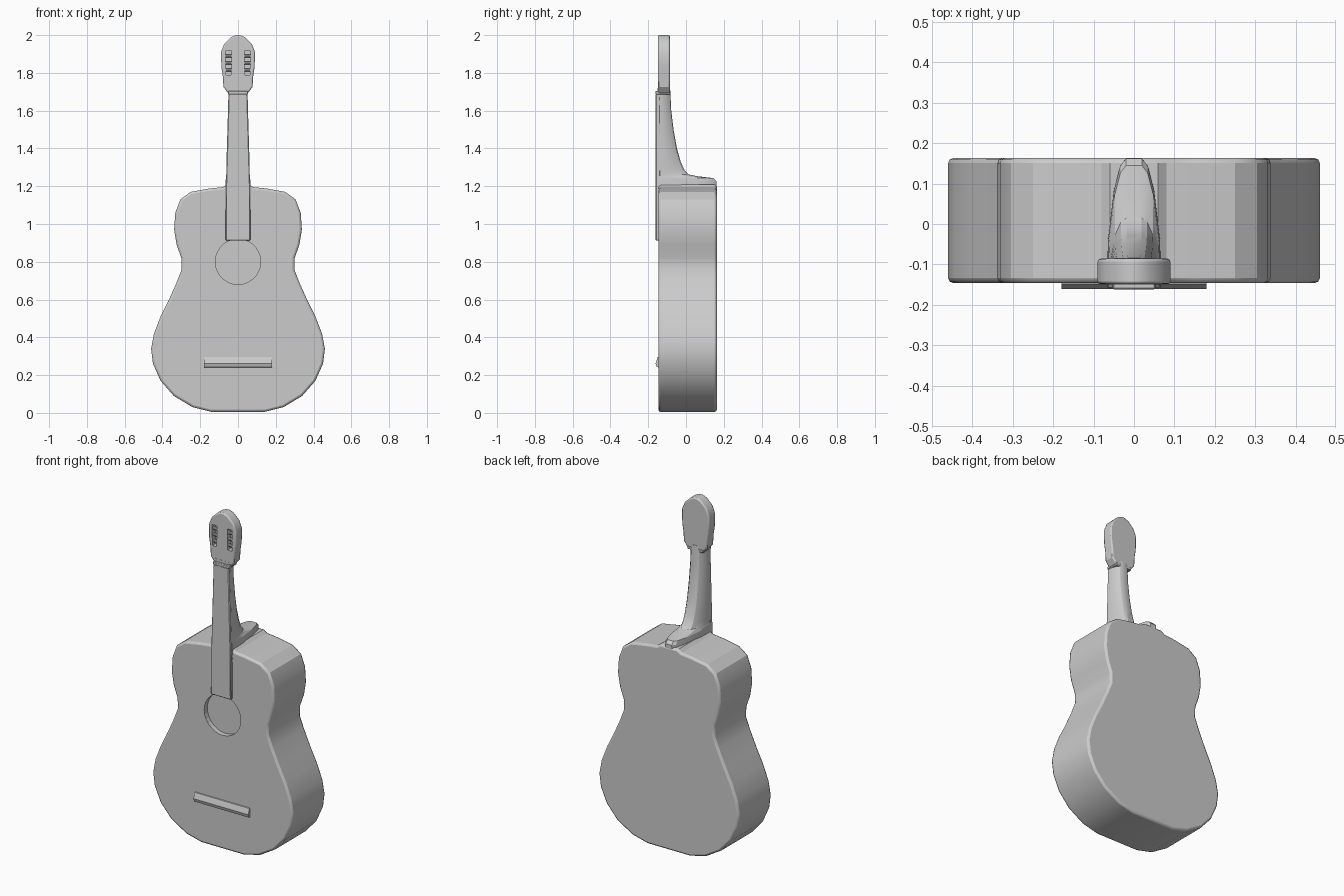
import bpy, bmesh, math
from mathutils import Matrix

if "Cube" in bpy.data.objects:
    bpy.data.objects.remove(bpy.data.objects["Cube"])

grey = bpy.data.materials.new("plain grey")
grey.use_nodes = True
COLOUR = (0.6, 0.6, 0.6, 1)
grey.diffuse_color = COLOUR
grey.node_tree.nodes["Principled BSDF"].inputs["Base Color"].default_value = COLOUR


def finish(name, bm):
    bmesh.ops.recalc_face_normals(bm, faces=bm.faces)
    mesh = bpy.data.meshes.new(name)
    bm.to_mesh(mesh)
    bm.free()
    mesh.materials.append(grey)
    ob = bpy.data.objects.new(name, mesh)
    bpy.context.collection.objects.link(ob)
    return ob


def loft(name, rings):
    """Skin closed rings of points and cap both ends."""
    bm = bmesh.new()
    loops = [[bm.verts.new(p) for p in ring] for ring in rings]
    n = len(loops[0])
    for a, b in zip(loops, loops[1:]):
        for i in range(n):
            j = (i + 1) % n
            bm.faces.new((a[i], a[j], b[j], b[i]))
    bm.faces.new(loops[0])
    bm.faces.new(loops[-1])
    return finish(name, bm)


def plate(name, half, front, back):
    """Mirror a half outline in x and z, and extrude it through y."""
    outline = half + [(-x, z) for x, z in reversed(half) if x > 0]
    return loft(name, [[(x, y, z) for x, z in outline] for y in (front, back)])


def cylinder(name, radius, depth, centre, axis, sides):
    bm = bmesh.new()
    bmesh.ops.create_cone(bm, cap_ends=True, segments=sides, radius1=radius,
                          radius2=radius, depth=depth,
                          matrix=Matrix.Translation(centre) @ Matrix.Rotation(math.pi / 2, 4, axis))
    return finish(name, bm)


def cut(ob, cutter):
    m = ob.modifiers.new("cut", "BOOLEAN")
    m.operation = "DIFFERENCE"
    m.solver = "EXACT"
    m.object = cutter
    cutter.hide_render = True
    cutter.hide_viewport = True
    cutter.display_type = "WIRE"


def bevel(ob, width, segments=2):
    m = ob.modifiers.new("soft edges", "BEVEL")
    m.width = width
    m.segments = segments
    m.limit_method = "ANGLE"
    m.angle_limit = math.radians(50)


# Body with a round, shallow sound hole
body = plate("body", [
    (0.14, 0.005), (0.24, 0.03), (0.34, 0.09), (0.41, 0.17), (0.45, 0.26), (0.46, 0.34),
    (0.445, 0.42), (0.41, 0.51), (0.37, 0.59), (0.325, 0.69), (0.298, 0.76), (0.3, 0.82),
    (0.325, 0.89), (0.338, 0.97), (0.332, 1.06), (0.305, 1.13), (0.25, 1.17),
    (0.15, 1.188), (0.08, 1.195), (0.06, 1.21)], -0.146, 0.163)
bevel(body, 0.012)
cut(body, cylinder("sound_hole_cutter", 0.12, 0.08, (0, -0.156, 0.8), "X", 28))

# Neck and heel: front half width, back depth and height of each section
SECTIONS = [(0.068, 0.162, 1.15), (0.066, 0.162, 1.225), (0.064, 0.145, 1.243),
            (0.063, 0.06, 1.253), (0.062, 0.015, 1.262), (0.062, -0.008, 1.285),
            (0.061, -0.028, 1.33), (0.059, -0.048, 1.4), (0.056, -0.066, 1.5),
            (0.053, -0.078, 1.6), (0.05, -0.084, 1.72)]
SHAPE = [(0, 1), (0.35, 0.97), (0.75, 0.75), (0.94, 0.52), (1, 0.3)]
FRONT = -0.15
rings = []
for w, back, z in SECTIONS:
    side = [(w * k, FRONT + (back - FRONT) * t, z) for t, k in SHAPE]
    rings.append(side + [(-x, y, z) for x, y, z in reversed(side)])
neck = loft("neck", rings)

# Fingerboard, running from the nut to the sound hole
board = plate("fingerboard", [(0.066, 0.912), (0.064, 1.2), (0.05, 1.69)], -0.161, -0.135)
bevel(board, 0.004, 1)

nut = plate("nut", [(0.053, 1.685), (0.053, 1.705)], -0.162, -0.084)
bevel(nut, 0.004, 1)

# Headstock with two long slots, each crossed by string rollers
head = plate("headstock", [(0.05, 1.69), (0.077, 1.725), (0.08, 1.78), (0.088, 1.83),
                           (0.09, 1.91), (0.072, 1.955), (0.035, 1.99), (0.01, 2.0)],
             -0.149, -0.086)
bevel(head, 0.007)
for s, label in ((1, "left"), (-1, "right")):
    slot = plate(label + "_slot_cutter", [(0.014, 1.79), (0.016, 1.915)], -0.2, -0.115)
    slot.location.x = 0.05 * s
    cut(head, slot)
    for i in range(3):
        cylinder(f"{label}_roller_{i + 1}", 0.009, 0.05, (0.057 * s, -0.135, 1.815 + 0.037 * i), "Y", 10)

# Bridge: a low bar with a sloping upper face
bridge = loft("bridge", [[(x, y, z) for y, z in
                          ((-0.14, 0.24), (-0.155, 0.243), (-0.161, 0.262), (-0.15, 0.295), (-0.14, 0.3))]
                         for x in (-0.18, 0.18)])

# Smooth shading that keeps the edges crisp
bpy.ops.object.select_all(action="DESELECT")
for ob in (body, neck, board, nut, head, bridge):
    ob.select_set(True)
bpy.context.view_layer.objects.active = body
bpy.ops.object.shade_smooth_by_angle(angle=math.radians(25))
